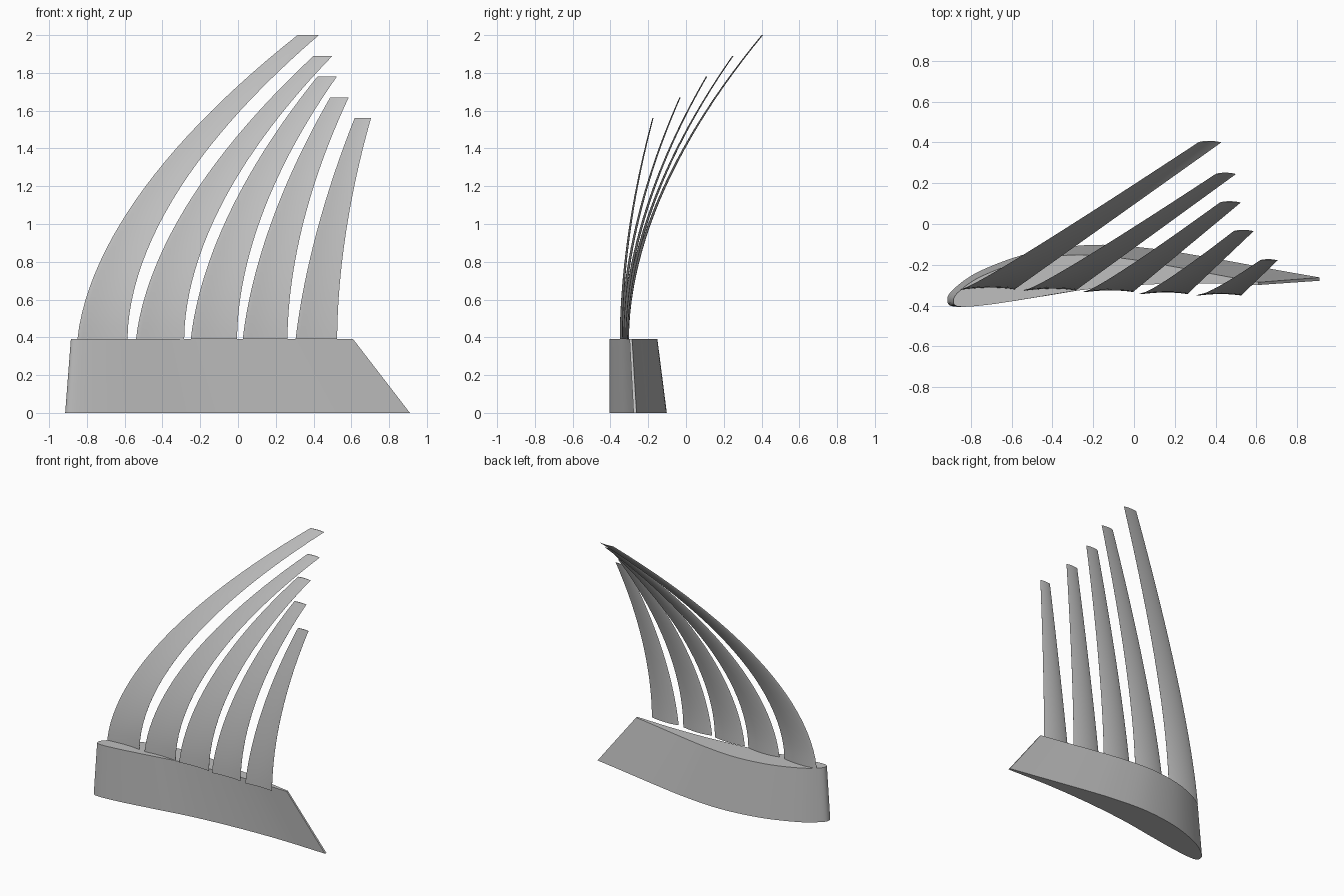
import bpy
import bmesh
import math
from mathutils import Vector

cube = bpy.data.objects.get("Cube")
if cube:
    bpy.data.objects.remove(cube, do_unlink=True)

grey = bpy.data.materials.new("plain_grey")
grey.use_nodes = True
GREY = (0.52, 0.52, 0.52, 1)
grey.diffuse_color = GREY
grey.node_tree.nodes["Principled BSDF"].inputs["Base Color"].default_value = GREY


def loft(name, rings):
    """Skin equal-length closed rings from bottom to top and cap both ends."""
    bm = bmesh.new()
    loops = [[bm.verts.new(p) for p in ring] for ring in rings]
    count = len(loops[0])
    for low, high in zip(loops, loops[1:]):
        for i in range(count):
            j = (i + 1) % count
            bm.faces.new((low[i], low[j], high[j], high[i]))
    bm.faces.new(loops[0])
    bm.faces.new(loops[-1])
    bmesh.ops.recalc_face_normals(bm, faces=bm.faces)
    mesh = bpy.data.meshes.new(name)
    bm.to_mesh(mesh)
    bm.free()
    mesh.materials.append(grey)
    obj = bpy.data.objects.new(name, mesh)
    bpy.context.collection.objects.link(obj)
    bpy.ops.object.select_all(action="DESELECT")
    obj.select_set(True)
    bpy.context.view_layer.objects.active = obj
    bpy.ops.object.shade_smooth_by_angle(angle=math.radians(40))
    return obj


def smooth_path(points, steps=6):
    """Catmull-Rom curve through an open list of points."""
    pts = [Vector(p) for p in points]
    pts = [pts[0] * 2 - pts[1]] + pts + [pts[-1] * 2 - pts[-2]]
    path = []
    for a, b, c, d in zip(pts, pts[1:], pts[2:], pts[3:]):
        for k in range(steps):
            t = k / steps
            path.append(0.5 * (2 * b + (c - a) * t + (2 * a - 5 * b + 4 * c - d) * t ** 2
                               + (3 * b - a - 3 * c + d) * t ** 3))
    return path + [pts[-2]]


# Wing root: cambered outline, shrinking towards its top
outline = smooth_path([
    (0.91, -0.262), (0.7, -0.225), (0.4, -0.17), (0.1, -0.122), (-0.2, -0.102),
    (-0.5, -0.14), (-0.75, -0.228), (-0.88, -0.315), (-0.915, -0.37), (-0.88, -0.405),
    (-0.7, -0.393), (-0.45, -0.355), (-0.15, -0.308), (0.2, -0.278), (0.55, -0.268),
    (0.91, -0.278)])
ROOT_TOP = 0.39
bottom = [(p.x, p.y, 0) for p in outline]
top = [(-0.885 + (p.x + 0.915) * 0.819, -0.405 + (p.y + 0.405) * 0.836, ROOT_TOP)
       for p in outline]
loft("wing_root", [bottom, top])


def blade_section(lead, trail, y, z, cuts=10):
    """Thin curved section running from leading to trailing edge."""
    chord = trail - lead
    back, front = [], []
    for i in range(cuts + 1):
        s = (1 - math.cos(math.pi * i / cuts)) / 2
        camber = 0.2 * s * (1 - s) * chord
        half = 0.05 * chord * math.sqrt(s) * (1.03 - s)
        x = lead + chord * s
        back.append((x, y + camber + half, z))
        front.append((x, y + camber - half, z))
    return back[::-1] + front[1:]


# Feathers: base lead, base trail, base y, tip lead, tip trail, tip y, tip z
feathers = [
    (-0.85, -0.585, -0.32, 0.315, 0.428, 0.40, 2.0),
    (-0.54, -0.285, -0.325, 0.40, 0.50, 0.245, 1.89),
    (-0.25, -0.005, -0.333, 0.42, 0.523, 0.105, 1.78),
    (0.025, 0.262, -0.343, 0.488, 0.586, -0.035, 1.67),
    (0.305, 0.525, -0.35, 0.617, 0.704, -0.178, 1.56)]
ROWS = 24
for n, (lead, trail, y, tip_lead, tip_trail, tip_y, tip_z) in enumerate(feathers, 1):
    rings = []
    for r in range(ROWS + 1):
        t = r / ROWS
        bend = t ** 1.85
        back_edge = trail + (tip_trail - trail) * bend
        chord = (trail - lead) * (1 - t) + (tip_trail - tip_lead) * t
        rings.append(blade_section(back_edge - chord, back_edge, y + (tip_y - y) * bend,
                                   ROOT_TOP + (tip_z - ROOT_TOP) * t))
    loft(f"feather_{n}", rings)
